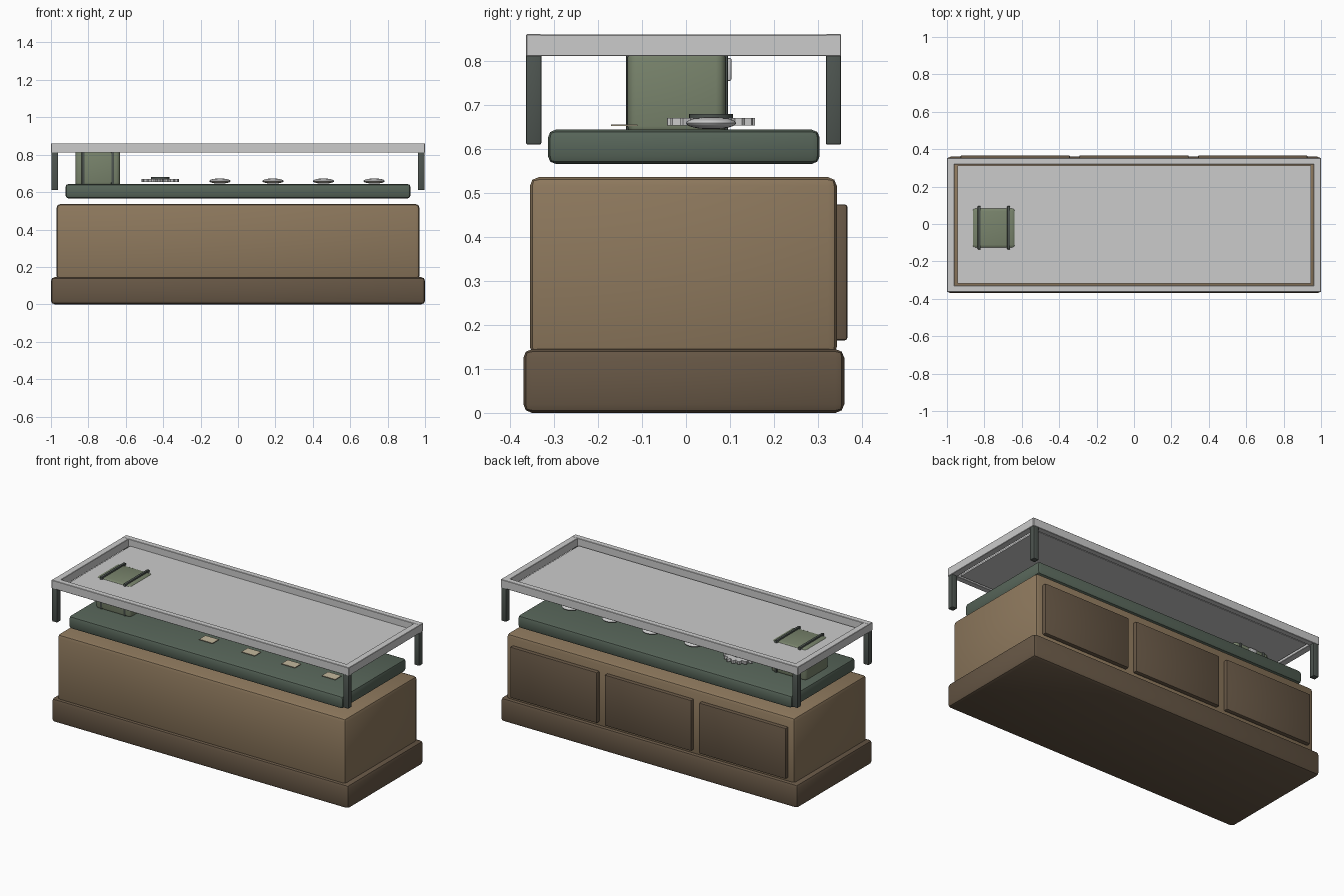
import bpy, bmesh, math
from mathutils import Matrix

if "Cube" in bpy.data.objects:
    bpy.data.objects.remove(bpy.data.objects["Cube"])


def material(name, rgb):
    m = bpy.data.materials.new(name)
    m.diffuse_color = (*rgb, 1)
    m.use_nodes = True
    m.node_tree.nodes["Principled BSDF"].inputs["Base Color"].default_value = m.diffuse_color
    return m


WOOD = material("wood", (0.27, 0.19, 0.11))
DARK_WOOD = material("dark_wood", (0.135, 0.095, 0.06))
FELT = material("green_felt", (0.095, 0.13, 0.10))
CHEST = material("chest_green", (0.19, 0.23, 0.15))
IRON = material("dark_metal", (0.075, 0.09, 0.08))
PAPER = material("paper", (0.55, 0.48, 0.34))


def finish(name, bm, mat, smooth=False):
    me = bpy.data.meshes.new(name)
    bm.to_mesh(me)
    bm.free()
    ob = bpy.data.objects.new(name, me)
    bpy.context.collection.objects.link(ob)
    if mat:
        me.materials.append(mat)
    if smooth:
        bpy.ops.object.select_all(action='DESELECT')
        ob.select_set(True)
        bpy.context.view_layer.objects.active = ob
        bpy.ops.object.shade_smooth_by_angle(angle=math.radians(35))
    return ob


def box(name, x, y, z, mat=None, bevel=0.0, segments=2):
    """Box from (min, max) ranges with bevelled edges."""
    bm = bmesh.new()
    bmesh.ops.create_cube(bm, size=1)
    for v in bm.verts:
        for i, (a, b) in enumerate((x, y, z)):
            v.co[i] = a if v.co[i] < 0 else b
    if bevel:
        bmesh.ops.bevel(bm, geom=bm.edges[:], offset=bevel, segments=segments,
                        profile=0.5, affect='EDGES')
    return finish(name, bm, mat, bevel > 0)


def disc(name, x, y, z0, z1, radius, mat=None, sides=32):
    bm = bmesh.new()
    bmesh.ops.create_cone(bm, cap_ends=True, segments=sides, radius1=radius,
                          radius2=radius, depth=z1 - z0,
                          matrix=Matrix.Translation((x, y, (z0 + z1) / 2)))
    return finish(name, bm, mat, True)


# Cabinet
box("plinth", (-1, 1), (-0.37, 0.36), (0, 0.145), DARK_WOOD, 0.02)
box("cabinet_body", (-0.97, 0.97), (-0.355, 0.343), (0.13, 0.536), WOOD, 0.02)
for i, cx in enumerate((-0.635, 0, 0.635)):
    box(f"back_panel_{i}", (cx - 0.292, cx + 0.292), (0.33, 0.367),
        (0.165, 0.474), DARK_WOOD, 0.006)

# Felt display bed
box("display_bed", (-0.923, 0.923), (-0.314, 0.304), (0.566, 0.644), FELT, 0.018)

# Glass cover: rails, posts and pane
Y0, Y1 = -0.364, 0.353
box("front_rail", (-1, 1), (Y0, Y0 + 0.035), (0.811, 0.861), None, 0.002, 1)
box("back_rail", (-1, 1), (Y1 - 0.035, Y1), (0.811, 0.861), None, 0.002, 1)
for side, s in (("left", -1), ("right", 1)):
    xs = sorted((s * 0.96, s * 1.0))
    box(f"{side}_rail", xs, (Y0 + 0.002, Y1 - 0.002), (0.811, 0.8605), None, 0.002, 1)
    for end, y in (("front", Y0), ("back", Y1 - 0.035)):
        box(f"{end}_{side}_post", sorted((s * 0.962, s * 0.997)),
            (y, y + 0.035), (0.61, 0.815), IRON, 0.004)
box("glass_pane", (-0.945, 0.945), (-0.318, 0.313), (0.813, 0.823))

# Small chest with straps and latch
box("chest", (-0.87, -0.63), (-0.133, 0.09), (0.63, 0.829), CHEST, 0.022, 3)
for i, cx in enumerate((-0.828, -0.67)):
    box(f"chest_strap_{i}", (cx - 0.008, cx + 0.008), (-0.136, 0.096),
        (0.635, 0.838), IRON, 0.004)
box("chest_latch", (-0.775, -0.725), (0.085, 0.103), (0.755, 0.807), None, 0.003)

# Toothed medal with raised centre
TEETH = 16
bm = bmesh.new()
ring = []
for k in range(TEETH * 4):
    a = math.tau * k / (TEETH * 4)
    r = 0.1 if k % 4 < 2 else 0.085
    ring.append(bm.verts.new((-0.415 + r * math.cos(a), 0.057 + r * math.sin(a), 0.653)))
face = bm.faces.new(ring)
up = bmesh.ops.extrude_face_region(bm, geom=[face])["geom"]
bmesh.ops.translate(bm, vec=(0, 0, 0.018),
                    verts=[g for g in up if isinstance(g, bmesh.types.BMVert)])
bmesh.ops.recalc_face_normals(bm, faces=bm.faces[:])
finish("toothed_medal", bm, None)
disc("medal_centre", -0.415, 0.057, 0.668, 0.680, 0.05, IRON)

# Rounded tokens and their cards
for i, cx in enumerate((-0.097, 0.187, 0.457, 0.728)):
    bm = bmesh.new()
    bmesh.ops.create_uvsphere(bm, u_segments=32, v_segments=12, radius=1)
    for v in bm.verts:
        v.co = (cx + v.co.x * 0.057, 0.057 + v.co.y * 0.057, 0.659 + v.co.z * 0.014)
    finish(f"token_{i}", bm, None, True)
    box(f"card_{i}", (cx - 0.045, cx + 0.045), (-0.17, -0.11), (0.652, 0.656), PAPER)
